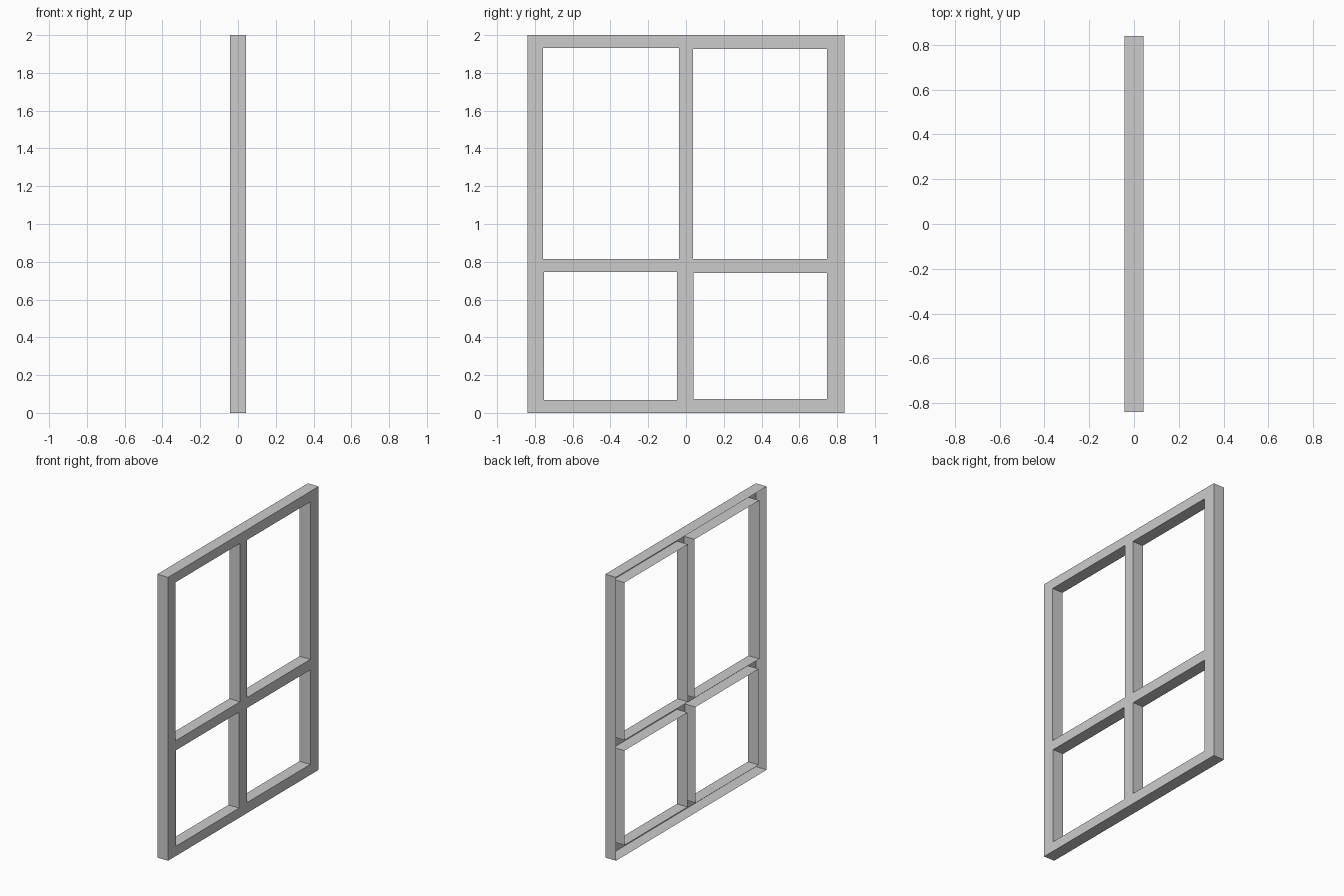
import bpy, bmesh

if "Cube" in bpy.data.objects:
    bpy.data.objects.remove(bpy.data.objects["Cube"])

HALF_DEPTH = 0.042

# Rectangles as (y min, y max, z min, z max)
OUTLINE = (-0.84, 0.84, 0.0, 2.0)
PANES = [
    (-0.757, -0.037, 0.815, 1.933),   # upper left
    (0.038, 0.746, 0.815, 1.927),     # upper right
    (-0.751, -0.047, 0.069, 0.746),   # lower left
    (0.041, 0.746, 0.074, 0.741),     # lower right
]

bm = bmesh.new()


def wall_ring(rect, opening):
    """Walls around a rectangle, open at the back; returns the front edges."""
    y0, y1, z0, z1 = rect
    pts = [(y0, z0), (y1, z0), (y1, z1), (y0, z1)]
    if opening:
        pts.reverse()                 # walls face into the opening
    front = [bm.verts.new((HALF_DEPTH, y, z)) for y, z in pts]
    back = [bm.verts.new((-HALF_DEPTH, y, z)) for y, z in pts]
    edges = []
    for i in range(4):
        j = (i + 1) % 4
        bm.faces.new((back[i], back[j], front[j], front[i]))
        edges.append(bm.edges.get((front[i], front[j])))
    return edges


# Outer walls and the four pane openings
front_edges = wall_ring(OUTLINE, False)
for pane in PANES:
    front_edges += wall_ring(pane, True)

# Front face with the openings left free; the back stays hollow
fill = bmesh.ops.triangle_fill(bm, edges=front_edges, use_beauty=True,
                               use_dissolve=False, normal=(1, 0, 0))
for item in fill["geom"]:
    if isinstance(item, bmesh.types.BMFace):
        item.normal_update()
        if item.normal.x < 0:
            item.normal_flip()

mesh = bpy.data.meshes.new("window_frame")
bm.to_mesh(mesh)
bm.free()
frame = bpy.data.objects.new("window_frame", mesh)
bpy.context.collection.objects.link(frame)
